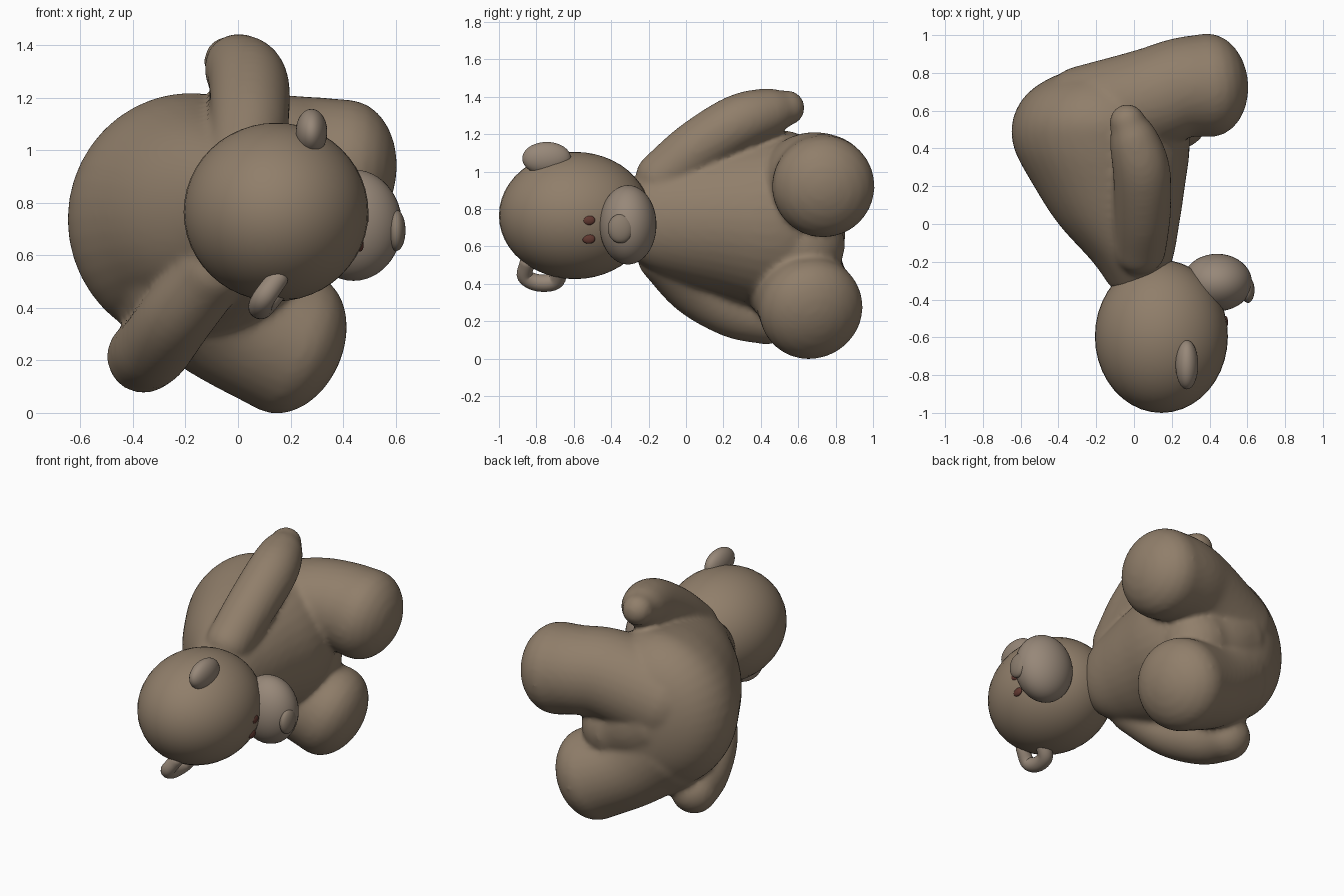
import bpy, bmesh, math
from mathutils import Vector

if "Cube" in bpy.data.objects:
    bpy.data.objects.remove(bpy.data.objects["Cube"])


def material(name, rgb):
    m = bpy.data.materials.new(name)
    m.diffuse_color = (*rgb, 1)
    m.use_nodes = True
    m.node_tree.nodes["Principled BSDF"].inputs["Base Color"].default_value = m.diffuse_color
    return m


FUR = material("brown_fur", (0.28, 0.21, 0.145))
PALE = material("pale_fur", (0.31, 0.245, 0.19))
NOSE = material("nose_fabric", (0.26, 0.205, 0.155))
EYE = material("eye_red_brown", (0.12, 0.04, 0.03))


def finish(name, bm, mat):
    bmesh.ops.recalc_face_normals(bm, faces=bm.faces)
    for f in bm.faces:
        f.smooth = True
    me = bpy.data.meshes.new(name)
    bm.to_mesh(me)
    bm.free()
    me.materials.append(mat)
    ob = bpy.data.objects.new(name, me)
    bpy.context.collection.objects.link(ob)
    return ob


def smooth_path(keys, steps=6):
    """Catmull-Rom through key tuples of any length."""
    k = [Vector(p) for p in keys]
    k = [k[0] * 2 - k[1]] + k + [k[-1] * 2 - k[-2]]
    out = []
    for i in range(1, len(k) - 2):
        a, b, c, d = k[i - 1:i + 3]
        for s in range(steps):
            t = s / steps
            out.append((b * 2 + (c - a) * t + (a * 2 - b * 5 + c * 4 - d) * t ** 2
                        + (b * 3 - a - c * 3 + d) * t ** 3) * 0.5)
    return out + [k[-2]]


def skin(bm, rings):
    vs = [[bm.verts.new(p) for p in r] for r in rings]
    n = len(vs[0])
    for a, b in zip(vs, vs[1:]):
        for i in range(n):
            j = (i + 1) % n
            bm.faces.new((a[i], a[j], b[j], b[i]))
    bm.faces.new(vs[0])
    bm.faces.new(vs[-1])


def add_limb(bm, keys, cap=1.0, n=32):
    """Round tube through (x, y, z, radius) keys with domed ends."""
    path = [(Vector(p[:3]), p[3]) for p in smooth_path(keys)]
    dome = [math.radians(a) for a in (15, 30, 45, 60, 75, 87)]
    (p0, r0), (p1, r1) = path[0], path[-1]
    t0 = (path[1][0] - p0).normalized()
    t1 = (p1 - path[-2][0]).normalized()
    start = [(p0 - t0 * r0 * cap * math.sin(a), r0 * math.cos(a)) for a in reversed(dome)]
    end = [(p1 + t1 * r1 * cap * math.sin(a), r1 * math.cos(a)) for a in dome]
    path = start + path + end
    q, old, rings = t0.to_track_quat('Z', 'Y'), t0, []
    for i, (p, r) in enumerate(path):
        t = (path[min(i + 1, len(path) - 1)][0] - path[max(i - 1, 0)][0]).normalized()
        q = old.rotation_difference(t) @ q
        old = t
        rings.append([p + q @ Vector((r * math.cos(u), r * math.sin(u), 0))
                      for u in (2 * math.pi * k / n for k in range(n))])
    skin(bm, rings)


def limb(name, keys, mat=FUR, cap=1.0):
    bm = bmesh.new()
    add_limb(bm, keys, cap)
    return finish(name, bm, mat)


def ball(name, centre, radii, mat=FUR):
    bm = bmesh.new()
    bmesh.ops.create_uvsphere(bm, u_segments=40, v_segments=24, radius=1)
    bmesh.ops.scale(bm, vec=radii, verts=bm.verts)
    bmesh.ops.translate(bm, vec=centre, verts=bm.verts)
    return finish(name, bm, mat)


# Torso, legs and arms, fused into one soft skin
bm = bmesh.new()
torso = [(-0.34, 0, 0.75, 0.12, 0.16), (-0.2, -0.01, 0.75, 0.21, 0.27),
         (0, -0.08, 0.75, 0.32, 0.35), (0.2, -0.13, 0.75, 0.40, 0.41),
         (0.4, -0.17, 0.74, 0.465, 0.465), (0.56, -0.18, 0.735, 0.46, 0.48),
         (0.7, -0.17, 0.73, 0.385, 0.41), (0.8, -0.15, 0.72, 0.23, 0.27),
         (0.84, -0.14, 0.72, 0.02, 0.02)]
skin(bm, [[(cx + rx * math.cos(u), y, cz + rz * math.sin(u))
           for u in (2 * math.pi * k / 40 for k in range(40))]
          for y, cx, cz, rx, rz in smooth_path(torso)])
# upper leg, narrower behind the foot
add_limb(bm, [(-0.25, 0.55, 0.83, 0.29), (0.08, 0.66, 0.935, 0.27),
              (0.25, 0.72, 0.94, 0.265), (0.4, 0.735, 0.92, 0.275)], 0.74)
# lower leg
add_limb(bm, [(-0.2, 0.53, 0.52, 0.3), (-0.03, 0.61, 0.37, 0.265),
              (0.2, 0.67, 0.264, 0.28)], 0.7)
# seat between the legs, and the side that meets the lower arm
add_limb(bm, [(-0.2, 0.57, 0.72, 0.28), (-0.08, 0.6, 0.66, 0.26),
              (0.04, 0.63, 0.61, 0.22)])
add_limb(bm, [(-0.16, 0.1, 0.55, 0.18), (-0.22, 0.25, 0.5, 0.2),
              (-0.27, 0.42, 0.45, 0.2)])
# upper arm
add_limb(bm, [(0.03, -0.13, 0.97, 0.14), (0.045, 0.06, 1.125, 0.15),
              (0.04, 0.28, 1.26, 0.152), (0.0, 0.44, 1.315, 0.132),
              (-0.035, 0.54, 1.34, 0.095)])
# lower arm
add_limb(bm, [(-0.09, -0.13, 0.54, 0.13), (-0.23, 0.04, 0.37, 0.14),
              (-0.315, 0.25, 0.255, 0.143), (-0.36, 0.43, 0.215, 0.14)])
body = finish("torso_arms_and_legs", bm, FUR)
fuse = body.modifiers.new("fuse", 'REMESH')
fuse.mode = 'VOXEL'
fuse.voxel_size = 0.016
fuse.use_smooth_shade = True
soften = body.modifiers.new("soften", 'SMOOTH')
soften.factor = 0.5
soften.iterations = 10

# Head, turned towards +x
ball("head", (0.145, -0.595, 0.765), (0.352, 0.405, 0.34))
ball("muzzle", (0.44, -0.31, 0.715), (0.185, 0.152, 0.212), PALE)
ball("nose", (0.603, -0.35, 0.695), (0.035, 0.068, 0.078), NOSE)
for label, x, z in (("upper_eye", 0.483, 0.74), ("lower_eye", 0.464, 0.64)):
    ball(label, (x, -0.52, z), (0.015, 0.034, 0.026), EYE)

# Ears: a flat lobe above, a thin open loop below
ball("upper_ear", (0.28, -0.745, 1.07), (0.06, 0.13, 0.088), PALE)
limb("lower_ear", [(0.15, -0.85, 0.51, 0.04), (0.1, -0.86, 0.44, 0.043),
                   (0.085, -0.79, 0.405, 0.046), (0.1, -0.7, 0.415, 0.046),
                   (0.16, -0.67, 0.48, 0.04)], PALE)
